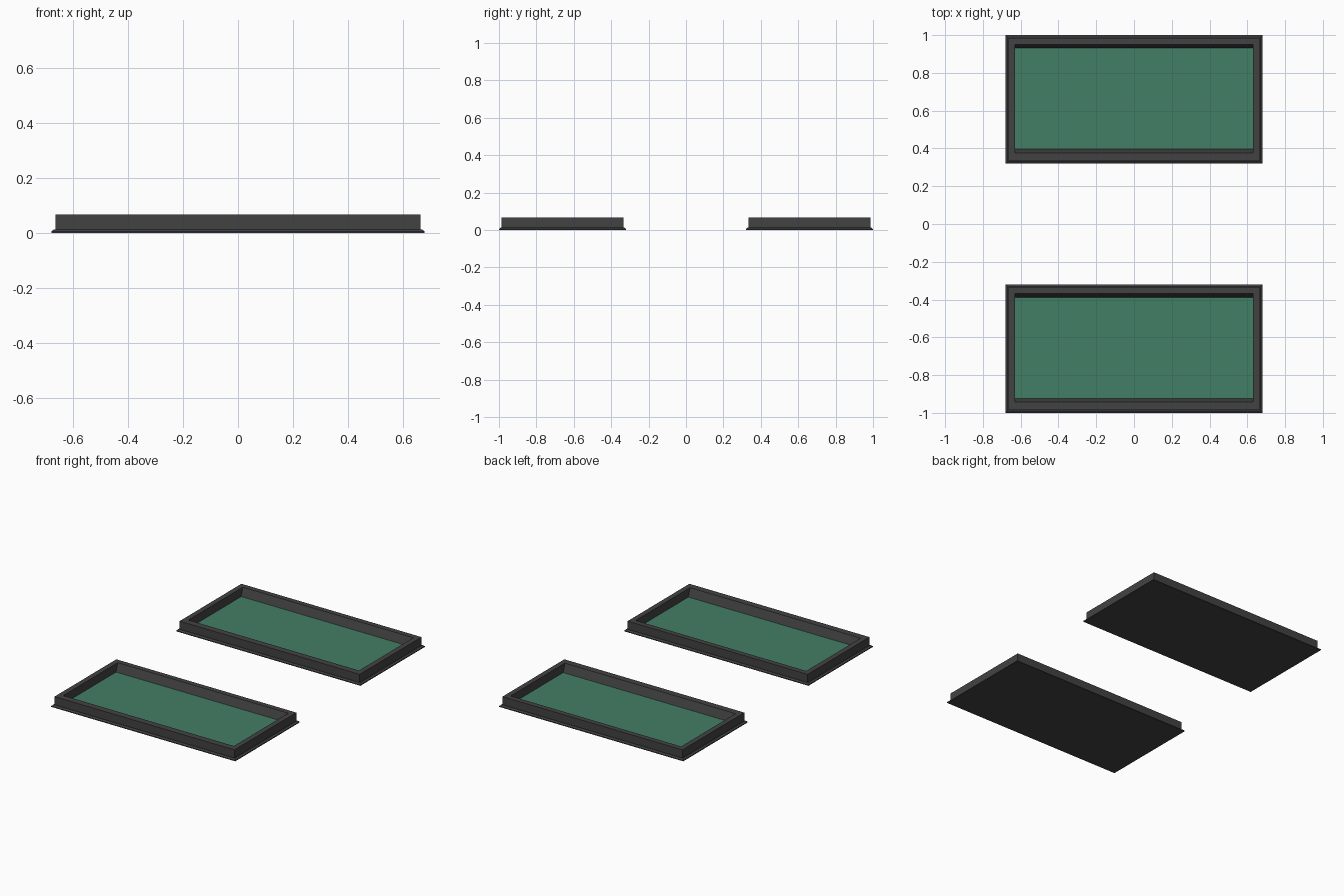
import bpy, bmesh

if "Cube" in bpy.data.objects:
    bpy.data.objects.remove(bpy.data.objects["Cube"])


def material(name, rgb):
    m = bpy.data.materials.new(name)
    m.diffuse_color = (*rgb, 1)
    m.use_nodes = True
    m.node_tree.nodes["Principled BSDF"].inputs["Base Color"].default_value = m.diffuse_color
    return m


DARK = material("dark_grey", (0.055, 0.055, 0.055))
GREEN = material("green", (0.055, 0.21, 0.13))


def ring_solid(name, rings, loc_y, mat):
    """Closed solid lofted through rectangles (half_x, y_min, y_max, z)."""
    bm = bmesh.new()
    loops = []
    for hx, y0, y1, z in rings:
        loops.append([bm.verts.new(p) for p in
                      ((-hx, y0, z), (hx, y0, z), (hx, y1, z), (-hx, y1, z))])
    for a, b in zip(loops, loops[1:]):
        for i in range(4):
            j = (i + 1) % 4
            bm.faces.new((a[i], a[j], b[j], b[i]))
    bm.faces.new(loops[0][::-1])
    bm.faces.new(loops[-1])
    bmesh.ops.recalc_face_normals(bm, faces=bm.faces)
    me = bpy.data.meshes.new(name)
    bm.to_mesh(me)
    bm.free()
    me.materials.append(mat)
    ob = bpy.data.objects.new(name, me)
    ob.location.y = loc_y
    bpy.context.collection.objects.link(ob)


# Tray: bevelled base flange, upright wall, sloped inner front and back, floor
tray = [
    (0.68, -0.34, 0.34, 0.0),
    (0.68, -0.34, 0.34, 0.006),
    (0.67, -0.33, 0.33, 0.013),
    (0.665, -0.326, 0.326, 0.013),
    (0.665, -0.326, 0.326, 0.067),
    (0.63, -0.283, 0.291, 0.067),
    (0.63, -0.262, 0.271, 0.008),
]
# Green panel resting on the tray floor
panel = [
    (0.629, -0.262, 0.271, 0.008),
    (0.629, -0.263, 0.272, 0.012),
]

for side, y in (("front", -0.66), ("back", 0.66)):
    ring_solid(side + "_tray", tray, y, DARK)
    ring_solid(side + "_panel", panel, y, GREEN)
